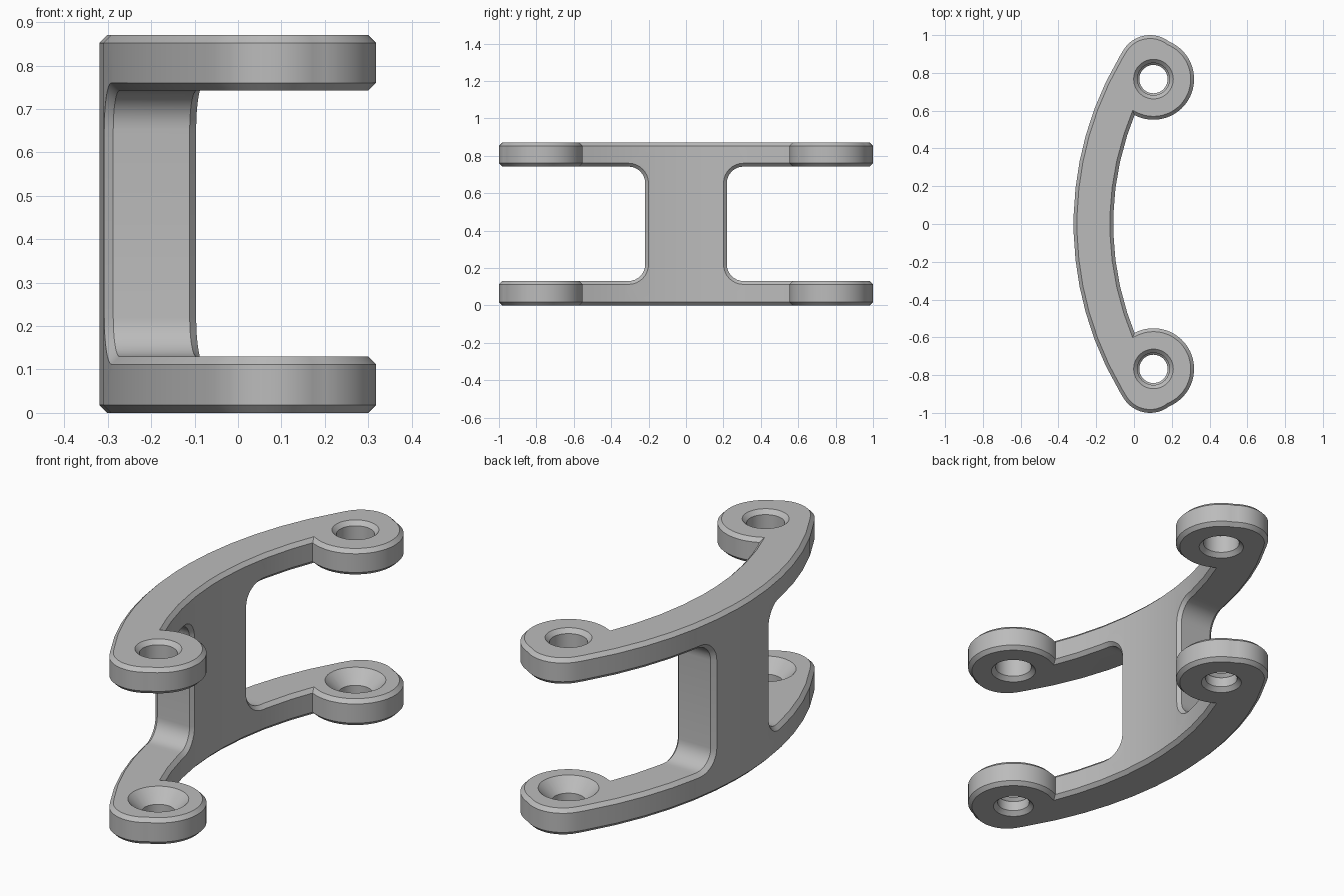
import bpy, bmesh, math
from mathutils import Vector

if "Cube" in bpy.data.objects:
    bpy.data.objects.remove(bpy.data.objects["Cube"])

HEIGHT = 0.87
ARC_C, ARC_OUT, ARC_IN = Vector((1.417, 0)), 1.737, 1.527   # concentric arm arcs
BOSS_C, BOSS_R = Vector((0.103, 0.767)), 0.215              # round boss
TIP_C, TIP_R = Vector((0.085, 0.835)), 0.165                # rounded arm tip
CHAMFER = 0.018

metal = bpy.data.materials.new("plain grey")
metal.diffuse_color = (0.5, 0.5, 0.5, 1)
metal.use_nodes = True
metal.node_tree.nodes["Principled BSDF"].inputs["Base Color"].default_value = metal.diffuse_color


def make_object(name, bm):
    bmesh.ops.recalc_face_normals(bm, faces=bm.faces)
    mesh = bpy.data.meshes.new(name)
    bm.to_mesh(mesh)
    bm.free()
    ob = bpy.data.objects.new(name, mesh)
    bpy.context.collection.objects.link(ob)
    mesh.materials.append(metal)
    return ob


def prism(name, points, direction):
    bm = bmesh.new()
    face = bm.faces.new([bm.verts.new(p) for p in points])
    new = bmesh.ops.extrude_face_region(bm, geom=[face])["geom"]
    bmesh.ops.translate(bm, vec=direction,
                        verts=[g for g in new if isinstance(g, bmesh.types.BMVert)])
    return make_object(name, bm)


def cut(target, cutter):
    mod = target.modifiers.new("cut", "BOOLEAN")
    mod.operation, mod.solver, mod.object = "DIFFERENCE", "EXACT", cutter
    bpy.context.view_layer.objects.active = target
    bpy.ops.object.modifier_apply(modifier=mod.name)
    bpy.data.objects.remove(cutter)


def arc(c, r, a0, a1, n):
    return [c + r * Vector((math.cos(a0 + (a1 - a0) * i / n),
                            math.sin(a0 + (a1 - a0) * i / n))) for i in range(n + 1)]


def meet(c1, r1, c2, r2, side):
    d = c2 - c1
    a = (d.length_squared + r1 * r1 - r2 * r2) / (2 * d.length)
    h = math.sqrt(r1 * r1 - a * a)
    e = d.normalized()
    return c1 + a * e + side * h * Vector((-e.y, e.x))


def angle(c, p):
    return math.atan2(p.y - c.y, p.x - c.x)


def on_arc(r, y):
    return Vector((ARC_C.x - math.sqrt(r * r - y * y), y))


# Footprint of one half: inner arc, boss, tip, outer arc
ys = [0.05 + 0.14 * i for i in range(7)]
inner_joint = min((meet(ARC_C, ARC_IN, BOSS_C, BOSS_R, s) for s in (-1, 1)), key=lambda p: p.y)
tip_joint = max((meet(TIP_C, TIP_R, BOSS_C, BOSS_R, s) for s in (-1, 1)), key=lambda p: p.x)
a0 = angle(BOSS_C, inner_joint)
a1 = angle(BOSS_C, tip_joint)
half = [on_arc(ARC_IN, y) for y in ys[:4]]
half += arc(BOSS_C, BOSS_R, a0, a1, 36)
half += arc(TIP_C, TIP_R, angle(TIP_C, tip_joint), angle(ARC_C, TIP_C), 16)[1:]
half += [on_arc(ARC_OUT, y) for y in reversed(ys)]
outline = half + [Vector((p.x, -p.y)) for p in reversed(half)]
bracket = prism("bracket", [(p.x, p.y, 0) for p in outline], (0, 0, HEIGHT))

# Side openings with rounded inner corners leave two arms and the web
Y0, Z0, Z1, R = 0.218, 0.13, 0.742, 0.09
for s in (-1, 1):
    prof = [Vector((1.3, Z0)), Vector((1.3, Z1))]
    prof += arc(Vector((Y0 + R, Z1 - R)), R, math.pi / 2, math.pi, 8)
    prof += arc(Vector((Y0 + R, Z0 + R)), R, math.pi, 1.5 * math.pi, 8)
    cut(bracket, prism("opening_cutter", [(-1, s * p.x, p.y) for p in prof], (2, 0, 0)))

# Chamfer every sharp rim except the upright corners beside the bosses
bm = bmesh.new()
bm.from_mesh(bracket.data)
bmesh.ops.remove_doubles(bm, verts=bm.verts, dist=1e-5)


def is_rim(e):
    if len(e.link_faces) != 2 or e.calc_face_angle() < 0.9:
        return False
    a, b = (v.co for v in e.verts)
    upright = (a - b).xy.length < 1e-4
    return not (upright and abs(a.y) > 0.3)


bmesh.ops.bevel(bm, geom=[e for e in bm.edges if is_rim(e)], offset=CHAMFER,
                offset_type="OFFSET", segments=1, affect="EDGES", clamp_overlap=False)
bm.to_mesh(bracket.data)
bm.free()

# Bolt holes: chamfered above, countersunk in the lower arm
hole = [(0.115, -0.02), (0.075, 0.02), (0.075, 0.069), (0.156, 0.15),
        (0.125, 0.722), (0.085, 0.762), (0.085, 0.85), (0.125, 0.89)]
for s in (-1, 1):
    bm = bmesh.new()
    n = 40
    rings = [[bm.verts.new((BOSS_C.x + r * math.cos(2 * math.pi * i / n),
                            s * BOSS_C.y + r * math.sin(2 * math.pi * i / n), z))
              for i in range(n)] for r, z in hole]
    for lo, hi in zip(rings, rings[1:]):
        for i in range(n):
            j = (i + 1) % n
            bm.faces.new((lo[i], lo[j], hi[j], hi[i]))
    bm.faces.new(rings[0])
    bm.faces.new(rings[-1])
    cut(bracket, make_object("hole_cutter", bm))

# Smooth curves, crisp chamfers
bpy.ops.object.select_all(action="DESELECT")
bracket.select_set(True)
bpy.context.view_layer.objects.active = bracket
bpy.ops.object.shade_smooth_by_angle(angle=math.radians(30))
